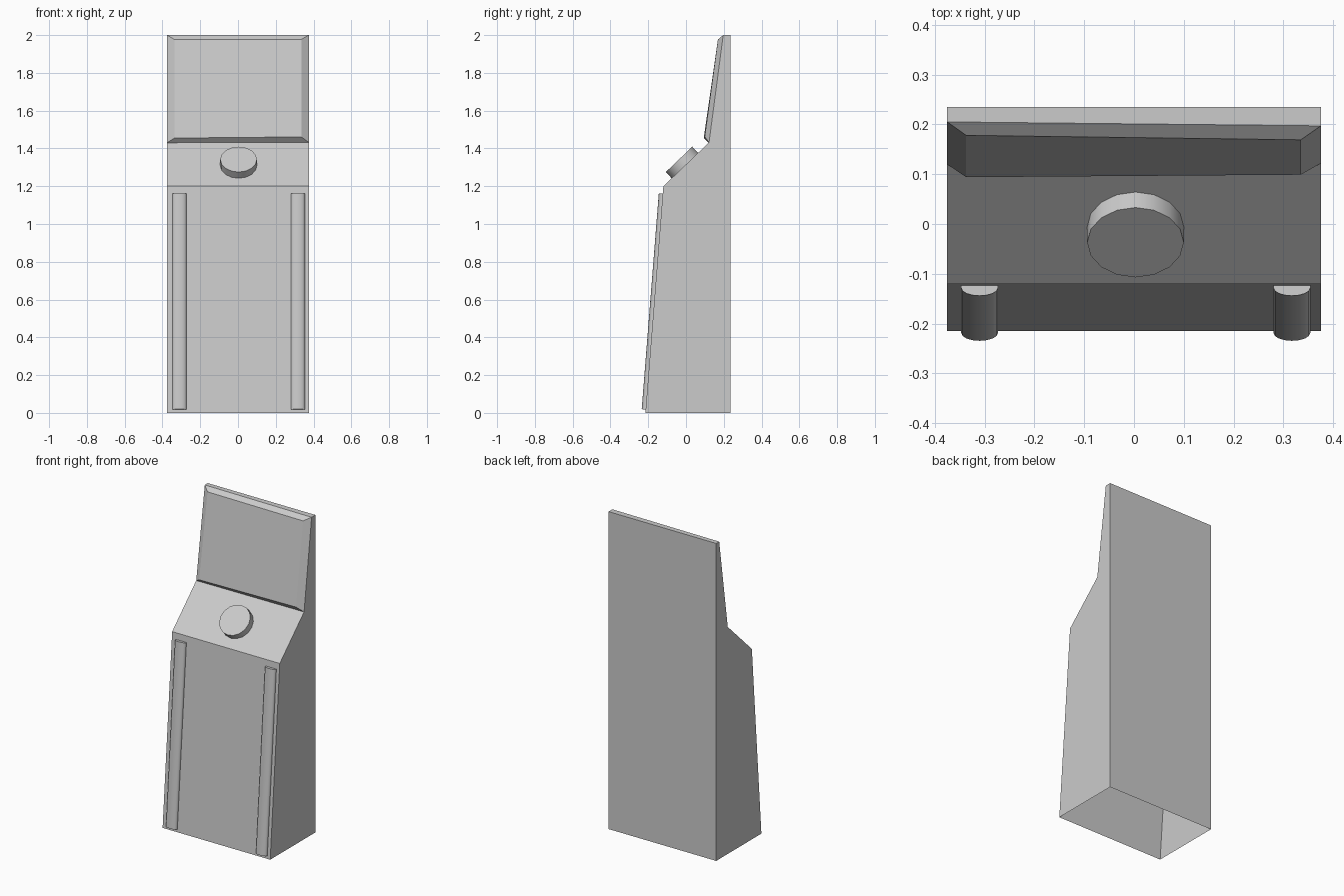
import bpy, bmesh, math
from mathutils import Vector, Matrix

if "Cube" in bpy.data.objects:
    bpy.data.objects.remove(bpy.data.objects["Cube"])


def make(name, verts, faces, smooth=False):
    bm = bmesh.new()
    vs = [bm.verts.new(v) for v in verts]
    for f in faces:
        bm.faces.new([vs[i] for i in f])
    bmesh.ops.recalc_face_normals(bm, faces=bm.faces)
    me = bpy.data.meshes.new(name)
    bm.to_mesh(me)
    bm.free()
    ob = bpy.data.objects.new(name, me)
    bpy.context.collection.objects.link(ob)
    if smooth:
        bpy.ops.object.select_all(action='DESELECT')
        ob.select_set(True)
        bpy.context.view_layer.objects.active = ob
        bpy.ops.object.shade_smooth_by_angle(angle=math.radians(40))
    return ob


W = 0.375

# cabinet: extruded side profile, open at the bottom and behind the screen
prof = [(-0.215, 0), (-0.12, 1.2), (0.12, 1.43), (0.2, 2), (0.235, 2), (0.235, 0)]
n = len(prof)
verts = [(x, y, z) for x in (-W, W) for y, z in prof]
faces = [range(n), range(n, 2 * n)]
faces += [(i, i + 1, n + i + 1, n + i) for i in range(n - 1) if i != 2]
# slightly skewed top edge of the screen recess
verts[3], verts[n + 3] = (-W, 0.205, 2), (W, 0.197, 2)
verts[2], verts[n + 2] = (-W, 0.12, 1.43), (W, 0.122, 1.432)
cabinet = make("cabinet", verts, faces)

# raised screen with sloping border
outer = [verts[2], verts[n + 2], verts[n + 3], verts[3]]
inner = [(-0.337, 0.094, 1.455), (0.335, 0.099, 1.461),
         (0.335, 0.169, 1.977), (-0.337, 0.178, 1.977)]
make("screen", outer + inner,
     [(4, 5, 6, 7)] + [(i, (i + 1) % 4, (i + 1) % 4 + 4, i + 4) for i in range(4)])

# round knob standing on the sloping console
slope = Vector((0, 0.24, 0.23)).normalized()
normal = Vector((0, -slope.z, slope.y))
top = Vector((0.003, -0.037, 1.342))
SIDES = 16
ring = [(math.cos(a), math.sin(a)) for a in
        (2 * math.pi * i / SIDES for i in range(SIDES))]
kv = [top - normal * d + Vector((0.097 * c, 0, 0)) + slope * (0.097 * s)
      for d in (0, 0.046) for c, s in ring]
make("knob", kv, [range(SIDES)] +
     [(i, (i + 1) % SIDES, (i + 1) % SIDES + SIDES, i + SIDES) for i in range(SIDES)],
     smooth=True)

# rounded vertical trim strips on the front panel
along = Vector((0, 0.095, 1.2))
out = Vector((0, -1.2, 0.095)).normalized()
SEG = 8
arc = [(0.037, 0)] + [(0.037 * math.cos(math.pi * i / SEG),
                       0.005 + 0.016 * math.sin(math.pi * i / SEG))
                      for i in range(SEG + 1)] + [(-0.037, 0)]
m = len(arc)
for name, cx in (("left_trim", -0.31), ("right_trim", 0.317)):
    sv = [Vector((cx + u, -0.215, 0)) + along * (z / 1.2) + out * h
          for z in (0.018, 1.16) for u, h in arc]
    make(name, sv, [range(m), range(m, 2 * m)] +
         [(i, i + 1, m + i + 1, m + i) for i in range(m - 1)], smooth=True)
